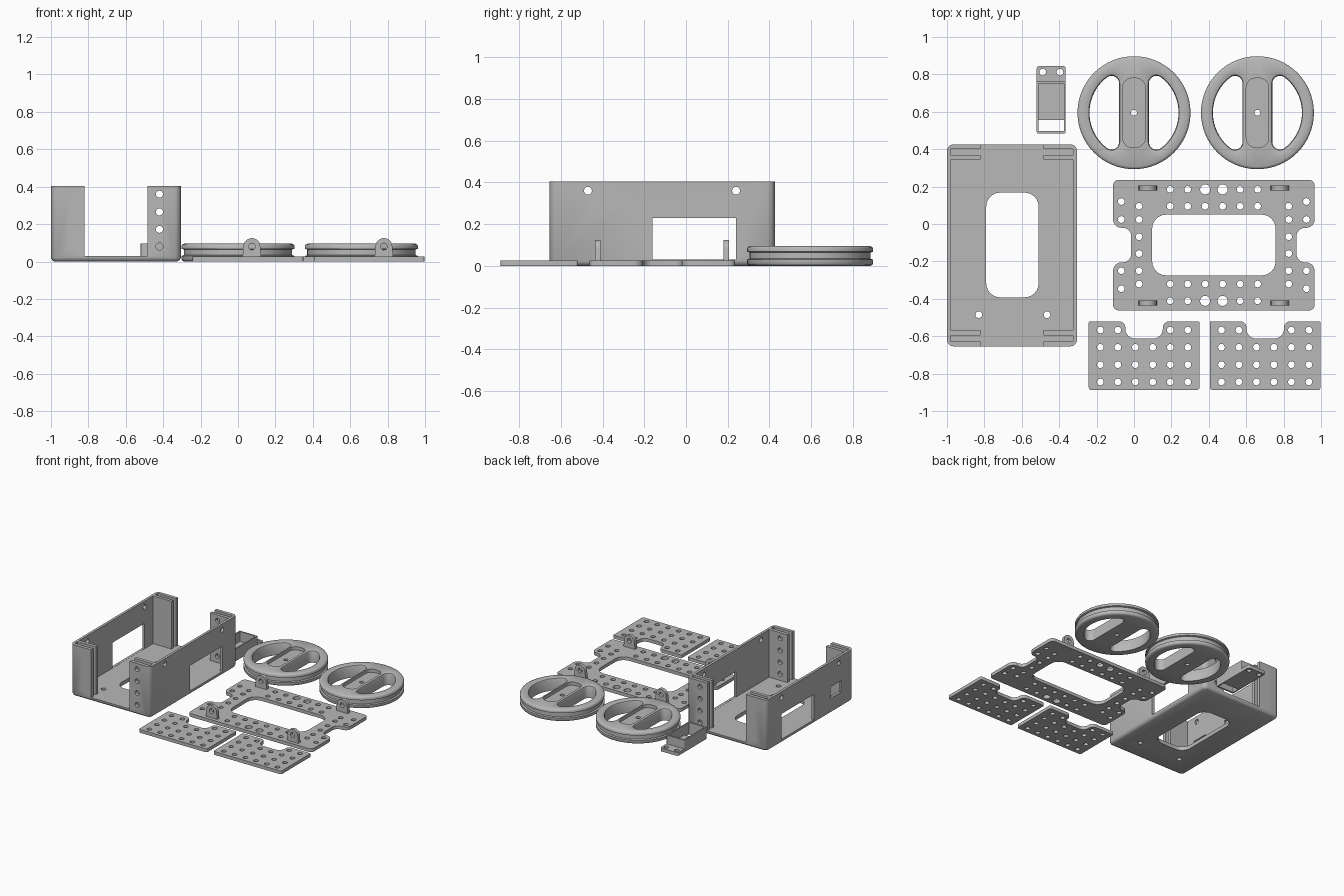
import bpy, bmesh, math
from mathutils import Vector

if "Cube" in bpy.data.objects:
    bpy.data.objects.remove(bpy.data.objects["Cube"])

grey = bpy.data.materials.new("plain grey")
grey.diffuse_color = (0.48, 0.48, 0.48, 1)
grey.use_nodes = True
grey.node_tree.nodes["Principled BSDF"].inputs["Base Color"].default_value = grey.diffuse_color


def fillet(pts, radii, seg=6):
    """Closed outline with every corner rounded."""
    if not isinstance(radii, (list, tuple)):
        radii = [radii] * len(pts)
    out, n = [], len(pts)
    for i, r in enumerate(radii):
        p = Vector(pts[i])
        if r <= 0:
            out.append(p)
            continue
        a = (Vector(pts[i - 1]) - p).normalized()
        b = (Vector(pts[(i + 1) % n]) - p).normalized()
        half = a.angle(b) / 2
        c = p + (a + b).normalized() * (r / math.sin(half))
        s, e = p + a * (r / math.tan(half)) - c, p + b * (r / math.tan(half)) - c
        turn = math.atan2(s.x * e.y - s.y * e.x, s.dot(e))
        a0 = math.atan2(s.y, s.x)
        out += arc(c, r, a0, a0 + turn, seg)
    return out


def arc(c, r, a0, a1, seg):
    return [Vector((c[0] + r * math.cos(a0 + (a1 - a0) * k / seg),
                    c[1] + r * math.sin(a0 + (a1 - a0) * k / seg))) for k in range(seg + 1)]


def rect(x0, x1, y0, y1, r=0):
    return fillet([(x0, y0), (x1, y0), (x1, y1), (x0, y1)], r)


def circle(x, y, r, seg=16):
    return arc((x, y), r, 0, math.tau, seg)[:-1]


def inset(pts, d):
    """Move a counter-clockwise outline inwards by d."""
    res = []
    for i, p in enumerate(pts):
        t = (pts[(i + 1) % len(pts)] - pts[i - 1]).normalized()
        res.append(p + Vector((-t.y, t.x)) * d)
    return res


AXES = {"Z": lambda x, y, z: (x, y, z),
        "Y": lambda x, y, z: (x, z, y),
        "X": lambda x, y, z: (z, x, y)}


def prism(name, outlines, levels, hole_levels=None, axis="Z"):
    """Extrude an outline with holes through (height, inset) levels."""
    hole_levels = hole_levels or [(levels[0][0], 0), (levels[-1][0], 0)]
    bm = bmesh.new()
    caps = [[], []]
    for i, pts in enumerate(outlines):
        rings = []
        for z, d in (hole_levels if i else levels):
            shape = inset(pts, -d if i else d) if d else pts
            rings.append([bm.verts.new((p.x, p.y, z)) for p in shape])
        n = len(pts)
        for lo, hi in zip(rings, rings[1:]):
            for k in range(n):
                bm.faces.new((lo[k], lo[(k + 1) % n], hi[(k + 1) % n], hi[k]))
        for cap, ring in zip(caps, (rings[0], rings[-1])):
            cap += [bm.edges.get((ring[k], ring[(k + 1) % n])) for k in range(n)]
    for cap, nz in zip(caps, (-1, 1)):
        if len(outlines) == 1:
            bmesh.ops.contextual_create(bm, geom=cap)
        else:
            bmesh.ops.triangle_fill(bm, edges=cap, use_beauty=True, normal=(0, 0, nz))
    for v in bm.verts:
        v.co = AXES[axis](*v.co)
    bmesh.ops.recalc_face_normals(bm, faces=bm.faces[:])
    mesh = bpy.data.meshes.new(name)
    bm.to_mesh(mesh)
    bm.free()
    mesh.materials.append(grey)
    ob = bpy.data.objects.new(name, mesh)
    bpy.context.collection.objects.link(ob)
    return ob


def cut(ob, cutters):
    """Subtract the cutters and discard them."""
    for c in cutters:
        m = ob.modifiers.new("cut", "BOOLEAN")
        m.operation, m.solver, m.object = "DIFFERENCE", "EXACT", c
    mesh = bpy.data.meshes.new_from_object(
        ob.evaluated_get(bpy.context.evaluated_depsgraph_get()))
    ob.modifiers.clear()
    ob.data = mesh
    for c in cutters:
        bpy.data.objects.remove(c)


def block(x0, x1, y0, y1, z0, z1):
    return prism("cutter", [rect(x0, x1, y0, y1)], [(z0, 0), (z1, 0)])


def drill(axis, a, b, r, lo, hi):
    return prism("cutter", [circle(a, b, r)], [(lo, 0), (hi, 0)], axis=axis)


# Chassis: open box with slotted corner columns
chassis = prism("chassis", [rect(-1, -.305, -.654, .426, .035)],
                [(0, .02), (.006, .008), (.02, 0), (.405, 0)])
cutters = [block(-.98, -.325, -.568, .345, .03, .5),       # cavity
           block(-.98, -.325, -.627, -.595, .03, .5),      # front slot
           block(-.98, -.325, .37, .40, .03, .5),          # back slot
           block(-.82, -.485, -.8, .6, .03, .5),           # end openings
           prism("cutter", [rect(-.79, -.51, -.392, .168, .075)], [(-.1, 0), (.1, 0)]),
           prism("cutter", [rect(-.16, .24, .031, .23)], [(-1.1, 0), (-.2, 0)], axis="X"),
           prism("cutter", [rect(-.50, -.37, .12, .21)], [(-1.1, 0), (-.9, 0)], axis="X")]
for x in (-.83, -.465):
    cutters.append(drill("Z", x, -.485, .018, -.1, .1))
for x in (-.885, -.42):
    for z in (.36, .265, .172, .08):
        cutters.append(drill("Y", x, z, .019, -.8, .6))
for y, z in ((-.47, .36), (.24, .36), (-.18, .18), (-.18, .085), (.268, .18), (.268, .085)):
    cutters.append(drill("X", y, z, .019, -1.1, -.2))
for y in (-.425, -.285):
    cutters.append(drill("X", y, .285, .034, -.4, -.2))
cut(chassis, cutters)

# Wheels: grooved rim, two D openings, crossbar with a pocket
R, BAR, F = .238, .08, .04
fy = math.sqrt((R - F) ** 2 - (BAR + F) ** 2)
ang = math.atan2(fy, BAR + F)
opening = (arc((0, 0), R, -ang, ang, 24)[:-1]
           + arc((BAR + F, fy), F, ang, math.pi, 8)
           + arc((BAR + F, -fy), F, math.pi, math.tau - ang, 8)[:-1])
for label, cx in (("left", 0), ("right", .66)):
    c = Vector((cx, .595))
    holes = [[c + p for p in opening],
             [c + Vector((-p.x, p.y)) for p in reversed(opening)]]
    wheel = prism(label + "_wheel", [circle(c.x, c.y, .302, 64)] + holes,
                  [(0, .014), (.005, .004), (.012, 0), (.03, 0), (.034, .012),
                   (.064, .012), (.068, 0), (.083, 0), (.09, .004), (.095, .014)],
                  [(0, 0), (.083, 0), (.091, .004), (.095, .012)])
    cut(wheel, [prism("cutter", [rect(cx - .06, cx + .06, .41, .78, .05)], [(.07, 0), (.2, 0)]),
                drill("Z", cx, .595, .016, -.1, .2)])

# Main deck: notched plate with window and hole pattern
T = [(0, 0), (.026, 0)]
MX, MY, STEP = .427, -.113, .0935
half = [(.539, -.349), (.539, -.0925), (.442, -.0925), (.442, .0925), (.539, .0925), (.539, .349)]
shape = half + [(-x, -y) for x, y in half]
deck = [fillet([(MX + x, MY + y) for x, y in shape], [.03, .045, .045, .045, .045, .03] * 2),
        rect(.097, .757, -.275, .05, .075)]
for sy in (-1, 1):
    for k in range(6):
        x = MX + (k - 2.5) * STEP
        deck.append(circle(x, MY + sy * .298, .027 if k in (2, 3) else .018))
        deck.append(circle(x, MY + sy * .208, .018))
    for sx in (-1, 1):
        for px, py in ((.495, .233), (.495, .137), (.4, .208), (.4, .137), (.4, .045)):
            deck.append(circle(MX + sx * px, MY + sy * py, .018))
prism("main_deck", deck, T)

# Upright mounting lugs on the deck
for i, (x, y) in enumerate([(x, y) for x in (.074, .78) for y in (-.422, .192)]):
    lug = arc((x, .08), .045, 0, math.pi, 14) + [Vector((x - .05, .02)), Vector((x + .05, .02))]
    prism("lug_%d" % (i + 1), [lug, circle(x, .08, .018)],
          [(y - .013, 0), (y + .013, 0)], axis="Y")

# Two small perforated plates with a notch
for label, cx in (("left", .054), ("right", .7015)):
    pts = [(-.296, -.888), (.296, -.888), (.296, -.52), (.1, -.52), (.1, -.612),
           (-.1, -.612), (-.1, -.52), (-.296, -.52)]
    loops = [fillet([(cx + x, y) for x, y in pts], [.015, .015, .008, .035, .05, .05, .035, .008])]
    for row in range(4):
        for col in range(6):
            if row or col not in (2, 3):
                loops.append(circle(cx + (col - 2.5) * STEP, -.567 - row * .0925, .018))
    prism(label + "_plate", loops, T)

# Small bracket: walled tray with a drilled tab
prism("bracket_walls", [rect(-.52, -.365, .485, .765, .006), rect(-.51, -.375, .498, .752)],
      [(0, 0), (.095, 0)])
prism("bracket_floor", [rect(-.512, -.373, .555, .755)], [(0, 0), (.018, 0)])
prism("bracket_tab", [rect(-.52, -.365, .76, .845, [0, 0, .015, .015]),
                      circle(-.488, .812, .018), circle(-.396, .812, .018)], T)

# Smooth curved surfaces, keep hard edges
bpy.ops.object.select_all(action="SELECT")
bpy.context.view_layer.objects.active = chassis
bpy.ops.object.shade_smooth_by_angle(angle=math.radians(35))
